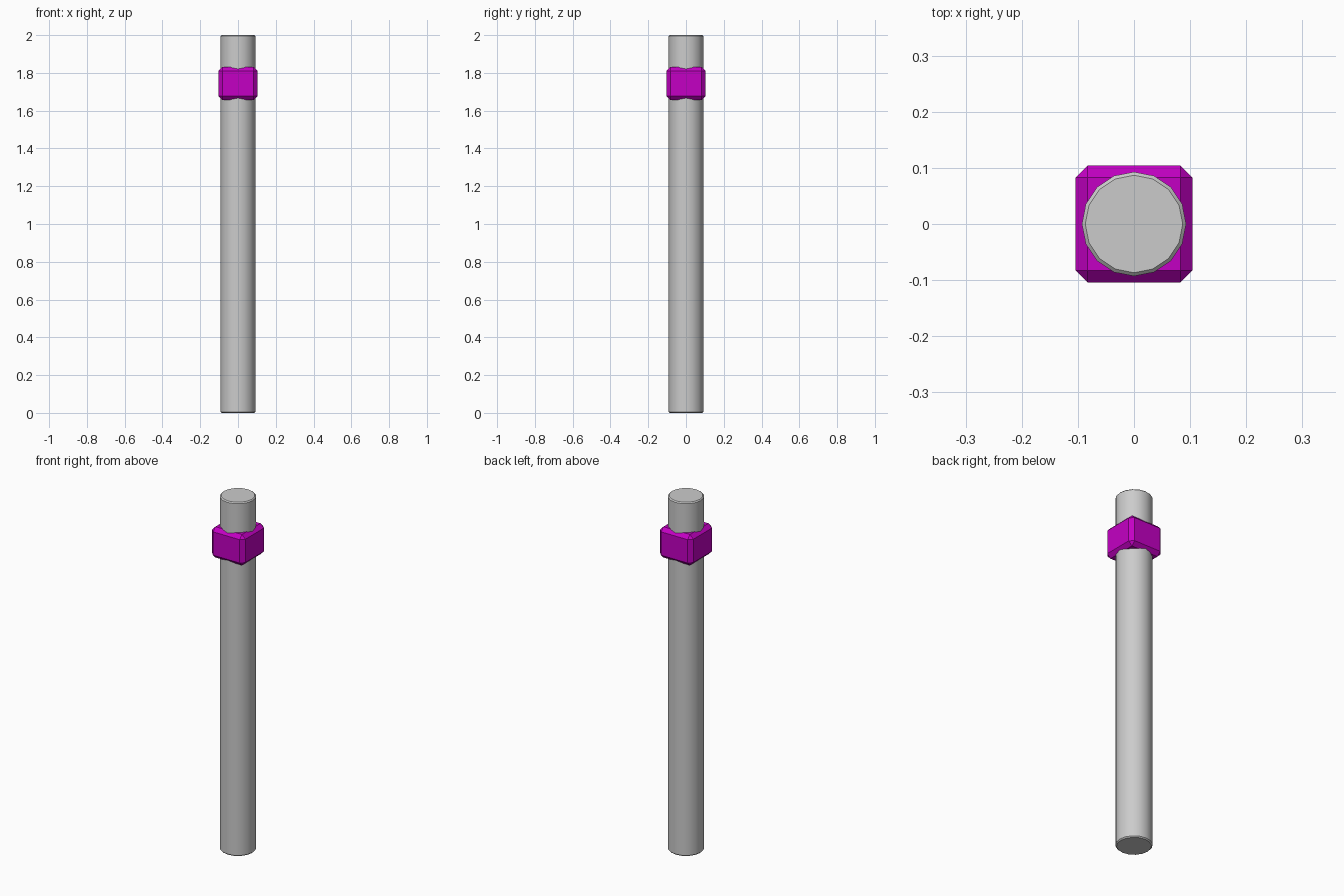
import bpy

if "Cube" in bpy.data.objects:
    bpy.data.objects.remove(bpy.data.objects["Cube"])

def finish(obj, name, bevel, segments=1):
    """Name the part and chamfer its sharp edges."""
    obj.name = name
    mod = obj.modifiers.new("edge_bevel", "BEVEL")
    mod.width = bevel
    mod.segments = segments
    mod.limit_method = 'ANGLE'
    mod.angle_limit = 0.8

# Pole: 16-sided shaft with slightly eased ends
bpy.ops.mesh.primitive_cylinder_add(vertices=16, radius=0.093, depth=2.0,
                                    location=(0, 0, 1.0))
pole = bpy.context.object
finish(pole, "pole", 0.006)
bpy.ops.object.shade_smooth_by_angle(angle=0.52)

# Collar: chamfered block around the upper part of the pole
bpy.ops.mesh.primitive_cube_add(size=1, location=(0, 0, 1.744))
collar = bpy.context.object
collar.scale = (0.208, 0.208, 0.174)
bpy.ops.object.transform_apply(location=False, rotation=False, scale=True)
finish(collar, "collar", 0.021)

magenta = bpy.data.materials.new("magenta")
magenta.diffuse_color = (0.55, 0.0, 0.55, 1)
magenta.use_nodes = True
magenta.node_tree.nodes["Principled BSDF"].inputs["Base Color"].default_value = magenta.diffuse_color
collar.data.materials.append(magenta)
